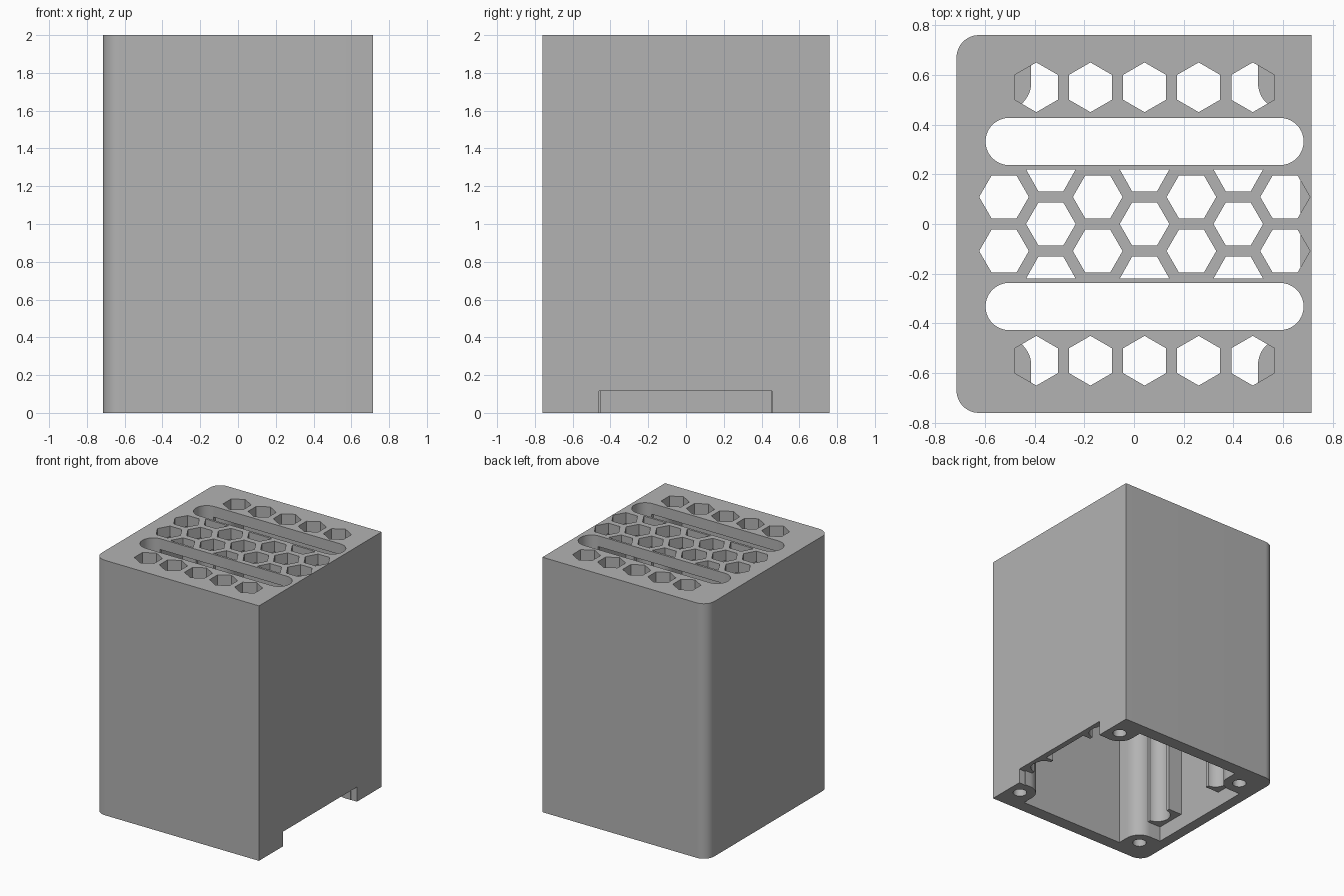
import bpy, bmesh
from math import cos, sin, pi, radians

if "Cube" in bpy.data.objects:
    bpy.data.objects.remove(bpy.data.objects["Cube"])

# Main sizes
X, Y, H = 0.714, 0.76, 2.0
IN_L, IN_R, IN_Y = -0.63, 0.67, 0.66      # cavity limits
CEIL = 1.915                              # underside of the top plate
RAIL_Z = 0.12                             # bottom of rails and top of cable notch
MID = 0.0425                              # centre of the vent pattern
BOSS_X, BOSS_Y, BOSS_R = 0.573, 0.57, 0.117
SLOT_Y, SLOT_R = 0.332, 0.095

grey = bpy.data.materials.new("grey plastic")
grey.use_nodes = True
colour = (0.45, 0.45, 0.45, 1)
grey.diffuse_color = colour
grey.node_tree.nodes["Principled BSDF"].inputs["Base Color"].default_value = colour


def arc(cx, cy, r, start, end, n):
    angles = [radians(start + (end - start) * i / n) for i in range(n + 1)]
    return [(cx + r * cos(a), cy + r * sin(a)) for a in angles]


def rect(x0, x1, y0, y1):
    return [(x0, y0), (x1, y0), (x1, y1), (x0, y1)]


def hexagon(cx, cy, turn):
    return arc(cx, cy, 0.1, turn, turn + 300, 5)


def prisms(name, outlines, z0, z1):
    """Extrude each outline upward into one object."""
    bm = bmesh.new()
    for outline in outlines:
        face = bm.faces.new([bm.verts.new((x, y, z0)) for x, y in outline])
        top = bmesh.ops.extrude_face_region(bm, geom=[face])["geom"]
        verts = [v for v in top if isinstance(v, bmesh.types.BMVert)]
        bmesh.ops.translate(bm, verts=verts, vec=(0, 0, z1 - z0))
    bmesh.ops.recalc_face_normals(bm, faces=bm.faces)
    mesh = bpy.data.meshes.new(name)
    bm.to_mesh(mesh)
    bm.free()
    mesh.materials.append(grey)
    ob = bpy.data.objects.new(name, mesh)
    bpy.context.collection.objects.link(ob)
    return ob


def combine(target, tool, operation):
    """Apply a boolean and remove its tool."""
    mod = target.modifiers.new("cut", "BOOLEAN")
    mod.object, mod.operation, mod.solver = tool, operation, "EXACT"
    tool.hide_render = True
    bpy.context.view_layer.objects.active = target
    bpy.ops.object.modifier_apply(modifier=mod.name)
    bpy.data.objects.remove(tool)


# Shell: two rounded upright edges, open underneath
R = 0.09
outline = [(X, -Y), (X, Y)] + arc(R - X, Y - R, R, 90, 180, 12) + arc(R - X, R - Y, R, 180, 270, 12)
case = prisms("case", [outline], 0, H)
combine(case, prisms("cavity", [rect(IN_L, IN_R, -IN_Y, IN_Y)], -0.1, CEIL), "DIFFERENCE")

# Corner screw bosses and wall rails, both mirrored across the case
bosses, rails, holes = [], [], []
for sx in (-1, 1):
    wall = IN_L - 0.03 if sx < 0 else IN_R + 0.03
    for sy in (-1, 1):
        cx, cy = MID + sx * BOSS_X, sy * BOSS_Y
        back = sy * (IN_Y + 0.03)
        boss = [(MID + sx * (BOSS_X - BOSS_R), back)]
        boss += [(MID + sx * (px - MID), sy * py)
                 for px, py in arc(MID + BOSS_X, BOSS_Y, BOSS_R, 180, 270, 12)]
        boss += [(wall, sy * (BOSS_Y - BOSS_R)), (wall, back)]
        bosses.append(boss)
        holes.append(arc(cx, cy, 0.05, 0, 345, 23))
        inner = MID + sx * 0.555
        rails.append(rect(min(wall, inner), max(wall, inner),
                          sy * SLOT_Y - 0.121, sy * SLOT_Y + 0.121))
combine(case, prisms("bosses", bosses, 0, CEIL + 0.03), "UNION")
combine(case, prisms("rails", rails, RAIL_Z, CEIL + 0.03), "UNION")
combine(case, prisms("screw_holes", holes, -0.1, 0.4), "DIFFERENCE")

# Long slots, which also groove the rails
slots = [arc(MID + 0.545, s * SLOT_Y, SLOT_R, -90, 90, 20)
         + arc(MID - 0.545, s * SLOT_Y, SLOT_R, 90, 270, 20) for s in (-1, 1)]
combine(case, prisms("slots", slots, -0.1, H + 0.1), "DIFFERENCE")

# Vents: outer rows of hexagons and a central honeycomb with trimmed edges
PITCH, ROW, EDGE = 0.1885, 0.1088, 0.22
vents = [hexagon(MID + i * 0.2177, s * 0.55, 30) for s in (-1, 1) for i in range(-2, 3)]
vents += [hexagon(MID + i * PITCH, s * ROW, 0) for s in (-1, 1) for i in (-3, -1, 1, 3)]
for i in (-2, 0, 2):
    cx = MID + i * PITCH
    vents.append(hexagon(cx, 0, 0))
    for s in (-1, 1):
        low = s * (2 * ROW - 0.0866)
        vents.append([(cx - 0.05, low), (cx + 0.05, low), (cx + 0.1, s * EDGE), (cx - 0.1, s * EDGE)])
combine(case, prisms("vents", vents, CEIL - 0.005, H + 0.1), "DIFFERENCE")

# Cable notch at the foot of the right-hand wall
combine(case, prisms("notch", [rect(IN_R - 0.01, X + 0.1, -0.46, 0.455)], -0.1, RAIL_Z - 0.005), "DIFFERENCE")

# Smooth curves, crisp edges
bpy.ops.object.select_all(action="DESELECT")
case.select_set(True)
bpy.context.view_layer.objects.active = case
bpy.ops.object.shade_smooth_by_angle(angle=radians(25))
